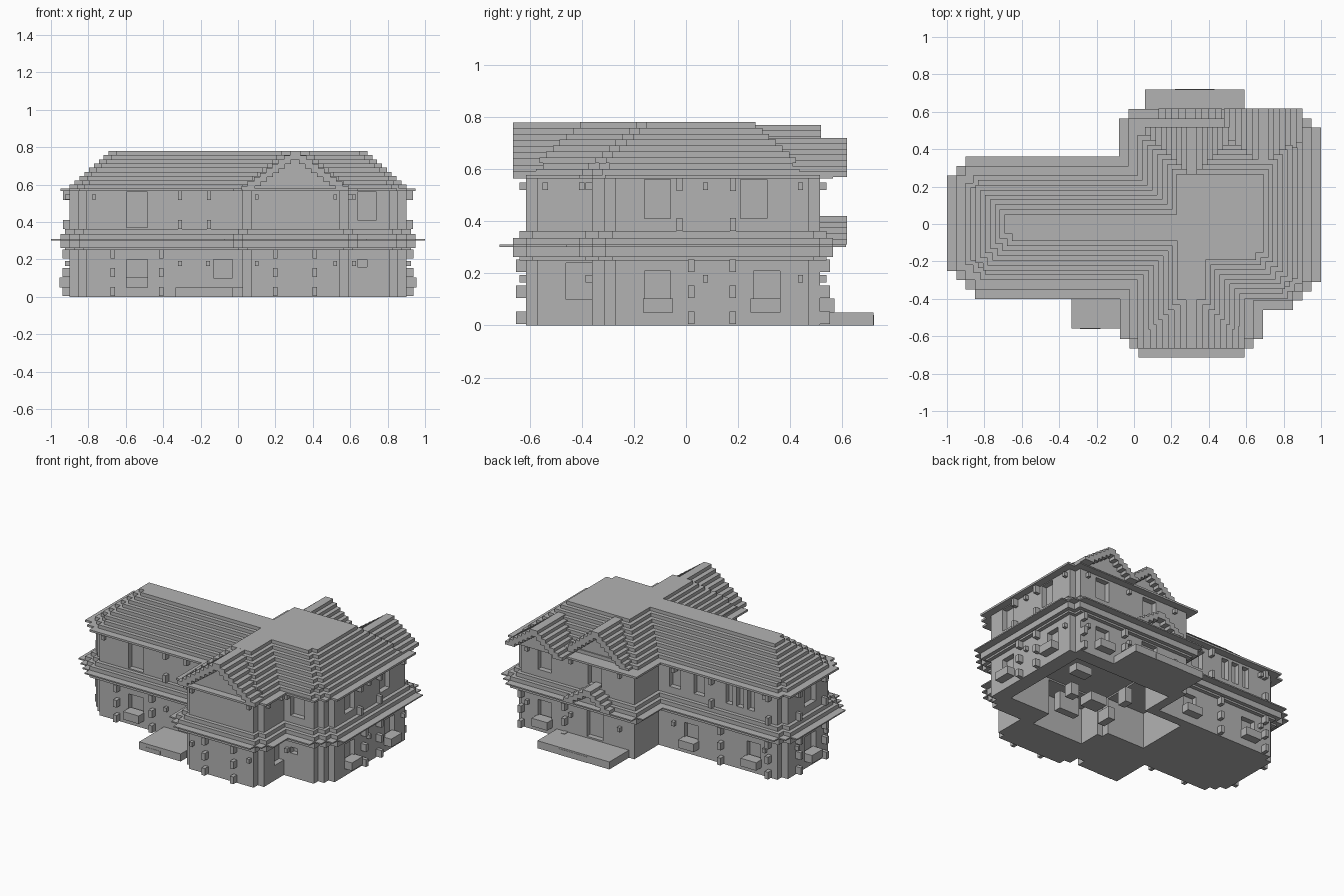
import bpy, bmesh
from mathutils import Vector

if "Cube" in bpy.data.objects:
    bpy.data.objects.remove(bpy.data.objects["Cube"])

GREY = bpy.data.materials.new("stone_grey")
GREY.diffuse_color = (0.45, 0.45, 0.45, 1)
GREY.use_nodes = True
GREY.node_tree.nodes["Principled BSDF"].inputs["Base Color"].default_value = GREY.diffuse_color

# Wall footprint, counter-clockwise: x, y, stair steps at that corner
PLAN = [(-.9, -.3, 3), (.025, -.3, 0), (.025, -.615, 2), (.59, -.615, 2), (.59, -.36, 0),
        (.9, -.36, 3), (.9, .515, 2), (.02, .515, 1), (.02, .26, 0), (-.9, .26, 2)]
# The main roof sits on a slightly different plan
SHIFT = {-.36: -.4, .515: .475}
ROOF = [(x, SHIFT.get(y, y), n) for x, y, n in PLAN]


def finish(name, bm):
    bmesh.ops.recalc_face_normals(bm, faces=bm.faces)
    me = bpy.data.meshes.new(name)
    bm.to_mesh(me)
    bm.free()
    me.materials.append(GREY)
    ob = bpy.data.objects.new(name, me)
    bpy.context.collection.objects.link(ob)
    return ob


def outline(plan, off, fewer, s):
    """Plan grown by off, with stair-stepped outer corners."""
    pts, n = [], len(plan)
    for i in range(n):
        a, p, b = (Vector(plan[(i + j) % n][:2]) for j in (-1, 0, 1))
        d, e = (p - a).normalized(), (b - p).normalized()
        q = p + off * (Vector((d.y, -d.x)) + Vector((e.y, -e.x)))
        steps = max(0, plan[i][2] - fewer)
        if steps == 0:
            pts.append(q)
            continue
        for k in range(steps + 1):
            pts.append(q - d * s * (steps - k) + e * s * k)
            if k < steps:
                pts.append(pts[-1] + e * s)
    return pts


def prism(bm, pts, z0, z1):
    f = bm.faces.new([bm.verts.new((p[0], p[1], z0)) for p in pts])
    r = bmesh.ops.extrude_face_region(bm, geom=[f], use_keep_orig=True)
    vs = [v for v in r["geom"] if isinstance(v, bmesh.types.BMVert)]
    bmesh.ops.translate(bm, verts=vs, vec=(0, 0, z1 - z0))


def box(bm, x0, x1, y0, y1, z0, z1):
    prism(bm, [(x0, y0), (x1, y0), (x1, y1), (x0, y1)], z0, z1)


def boxes(name, items):
    bm = bmesh.new()
    for b in items:
        box(bm, *b)
    return finish(name, bm)


def on_wall(side, at, c, w, out, z0, z1, inn=.02):
    """Box on a wall: side is the outward direction, at its plane, c the centre along it."""
    lo, hi = (at - inn, at + out) if side in "EN" else (at - out, at + inn)
    if side in "EW":
        return (lo, hi, c - w / 2, c + w / 2, z0, z1)
    return (c - w / 2, c + w / 2, lo, hi, z0, z1)


# Walls with sunken windows and an open ground-floor room
bm = bmesh.new()
prism(bm, outline(PLAN, 0, 1, .045), 0, .57)
walls = finish("walls", bm)
windows = [("S", -.3, -.54, .11, .05, .2), ("S", -.3, -.08, .1, .1, .2),
           ("S", -.3, -.54, .11, .37, .56), ("S", -.36, .69, .1, .41, .56),
           ("S", -.36, .665, .05, .16, .2),
           ("E", .59, -.41, .1, .1, .24), ("E", .9, -.11, .1, .05, .21),
           ("E", .9, .31, .1, .05, .21), ("E", .9, -.11, .1, .41, .56),
           ("E", .9, .26, .1, .41, .56),
           ("N", .26, -.22, .1, .05, .2), ("N", .26, -.68, .1, .05, .2),
           ("N", .26, -.1, .08, .41, .55), ("N", .26, -.28, .08, .41, .55),
           ("N", .26, -.5, .05, .41, .55), ("N", .26, -.58, .05, .41, .55),
           ("N", .26, -.66, .05, .41, .55),
           ("N", .515, .68, .1, .05, .21), ("N", .515, .68, .1, .41, .55),
           ("N", .515, .31, .12, .06, .24), ("N", .515, .31, .1, .41, .55),
           ("W", -.9, -.02, .12, .05, .21), ("W", -.9, -.02, .12, .41, .55)]
cuts = [on_wall(s, a, c, w, .02, z0, z1, .035) for s, a, c, w, z0, z1 in windows]
cuts += [(.08, .8, -.2, .42, -.02, .25)]
rooms = [(-.2, .1, -.15, .2, -.03, .24), (.12, .5, -.35, -.18, -.03, .24)]
bm = bmesh.new()
for c in cuts:
    box(bm, *c)
cutter = finish("window_cutter", bm)
cutters = [cutter, boxes("left_room_cutter", rooms[:1]), boxes("front_room_cutter", rooms[1:])]
for c in cutters:
    c.hide_render = True
    c.hide_set(True)
    mod = walls.modifiers.new("openings", "BOOLEAN")
    mod.object = c
    mod.solver = "EXACT"

# Furniture in the open room
boxes("furniture", [(.3, .42, .0, .1, .0, .06), (.5, .56, .02, .08, 0, .08),
                    (.2, .25, .15, .22, 0, .1), (.6, .72, .25, .32, 0, .05),
                    (.35, .5, -.15, -.1, 0, .12), (.15, .2, -.1, 0, 0, .08)])

# Skirt roof between the storeys
bm = bmesh.new()
for off, fewer, z0, z1 in ((.025, 1, .25, .262), (.05, 1, .262, .302),
                           (.1, 0, .302, .31), (.05, 1, .31, .336), (.025, 1, .336, .362)):
    prism(bm, outline(PLAN, off, fewer, .05), z0, z1)
finish("skirt_roof", bm)

# Stepped main roof
bm = bmesh.new()
prism(bm, outline(PLAN, .05, 1, .05), .565, .578)
H = .0225
for k in range(9):
    prism(bm, outline(ROOF, -.026 * k, 1 if k < 2 else 2, .04),
          .578 + H * k, .578 + H * (k + 1))
finish("main_roof", bm)


def gable(name, cx, half, z0, z1, y_end, y_back, n):
    """Stepped gable with a rim projecting past its sunken face."""
    s = 1 if y_end > y_back else -1
    bm = bmesh.new()
    h, tip = (z1 - z0) / n, .028
    for k in range(n):
        w = half + (tip - half) * k / (n - 1)
        za, zb = z0 + h * k, z0 + h * (k + 1)
        face = y_end - s * .05
        box(bm, cx - w, cx + w, *sorted((y_back, face)), za, zb)
        inner = w - .07
        if inner > .01:
            for a, b in ((cx - w, cx - inner), (cx + inner, cx + w)):
                box(bm, a, b, *sorted((face, y_end)), za, zb)
        else:
            box(bm, cx - w, cx + w, *sorted((face, y_end)), za, zb)
    return finish(name, bm)


gable("front_gable", .305, .285, .57, .78, -.665, -.3, 9)
gable("rear_gable_tall", .31, .25, .57, .77, .518, .2, 9)
gable("rear_gable_low", .69, .21, .57, .72, .618, .3, 7)
gable("entrance_gable", .3, .17, .31, .42, .618, .48, 5)

# Porch slabs and steps
boxes("rear_porch", [(.06, .59, .49, .72, 0, .05)])
boxes("rear_step", [(.22, .43, .69, .722, 0, .04)])
boxes("front_porch", [(-.335, .05, -.5, -.28, 0, .05), (-.335, -.03, -.56, -.5, 0, .05)])
boxes("front_step", [(-.29, -.18, -.562, -.53, 0, .028)])

# Flower boxes below windows
boxes("flower_boxes", [on_wall(s, a, c, .115, .055, .05, .103) for s, a, c in
      (("S", -.3, -.54), ("E", .9, -.108), ("E", .9, .305), ("N", .26, -.22),
       ("N", .26, -.68), ("N", .515, .68), ("W", -.9, -.02))])

# Short timber blocks studding the walls
studs = []
for s, a, cs in (("S", -.3, (-.67, -.41)), ("S", -.615, (.2, .41)),
                 ("E", .9, (.02, .18)), ("N", .26, (-.45, -.8)),
                 ("N", .515, (.52, .84)), ("W", -.9, (-.15, .12))):
    for c in cs:
        for z in (.005, .105, .205):
            studs.append(on_wall(s, a, c, .025, .038, z, z + .048))
for s, a, cs in (("S", -.3, (-.31, -.155)), ("E", .9, (-.025, .18)),
                 ("N", .26, (-.38, -.8)), ("W", -.9, (-.15, .12))):
    for c in cs:
        for z in (.362, .517):
            studs.append(on_wall(s, a, c, .022, .035, z, z + .05))
boxes("wall_studs", studs)

# Small brackets under both roofs
brackets = []
for s, a, cs, zs in (("S", -.3, (-.77,), (.52,)), ("S", -.3, (-.31, -.16), (.165,)),
                     ("S", -.615, (.1, .52), (.52, .165)), ("S", -.36, (.62,), (.52, .165)),
                     ("E", .59, (-.54, -.4), (.52,)), ("E", .9, (.075, .44), (.52, .165)),
                     ("N", .26, (-.1, -.77), (.52, .165)), ("N", .515, (.12, .48, .8), (.52, .165)),
                     ("W", -.9, (-.17, .13), (.52, .165))):
    for c in cs:
        for z in zs:
            brackets.append(on_wall(s, a, c, .02, .025, z, z + .028))
boxes("eave_brackets", brackets)
